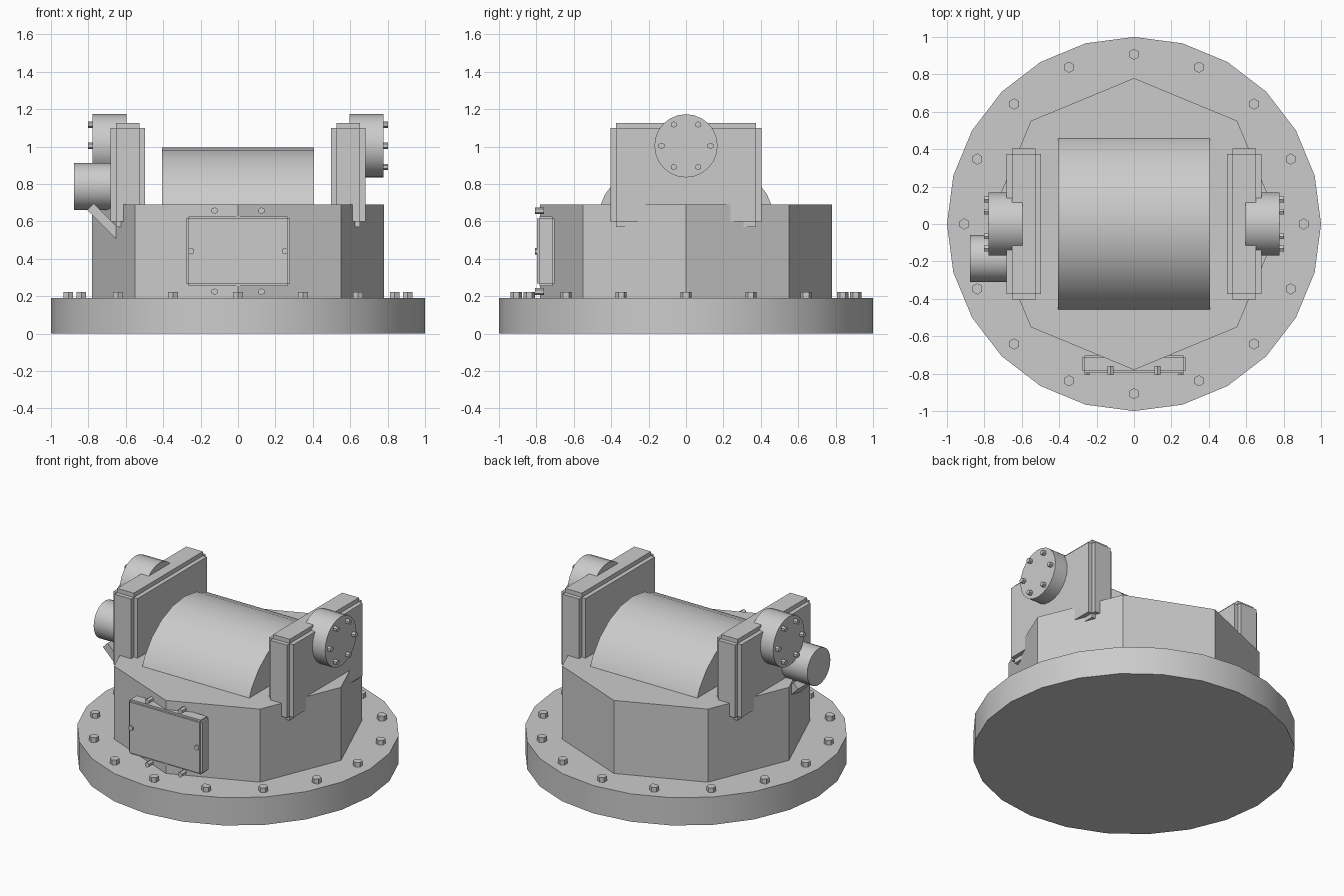
import bpy, bmesh, math
from mathutils import Matrix, Vector

if "Cube" in bpy.data.objects:
    bpy.data.objects.remove(bpy.data.objects["Cube"])


def finish(name, bm, smooth=False):
    bmesh.ops.recalc_face_normals(bm, faces=bm.faces[:])
    me = bpy.data.meshes.new(name)
    bm.to_mesh(me)
    bm.free()
    ob = bpy.data.objects.new(name, me)
    bpy.context.collection.objects.link(ob)
    if smooth:
        bpy.ops.object.select_all(action='DESELECT')
        ob.select_set(True)
        bpy.context.view_layer.objects.active = ob
        bpy.ops.object.shade_smooth_by_angle()
    return ob


def add_cyl(bm, start, end, r, n):
    a, b = Vector(start), Vector(end)
    rot = (b - a).to_track_quat('Z', 'Y').to_matrix().to_4x4()
    bmesh.ops.create_cone(bm, cap_ends=True, segments=n, radius1=r, radius2=r,
                          depth=(b - a).length,
                          matrix=Matrix.Translation((a + b) / 2) @ rot)


def cyl(name, start, end, r, n=24, smooth=True):
    bm = bmesh.new()
    add_cyl(bm, start, end, r, n)
    return finish(name, bm, smooth)


def stepped_block(name, center, size, step):
    # core box with a raised panel on each face
    bm = bmesh.new()
    for axis in range(3):
        s = Vector(size)
        for k in range(3):
            if k != axis:
                s[k] -= 2 * step
        bmesh.ops.create_cube(bm, size=1, matrix=Matrix.Translation(center) @ Matrix.Diagonal((*s, 1)))
    return finish(name, bm)


def bolt_ring(name, count, ring, r, place):
    # place(u, v) gives the start and end of a bolt
    bm = bmesh.new()
    for i in range(count):
        t = math.tau * i / count
        add_cyl(bm, *place(ring * math.cos(t), ring * math.sin(t)), r, 6)
    return finish(name, bm)


# Base flange and its bolts
cyl("base_flange", (0, 0, 0), (0, 0, 0.19), 1.0)
bolt_ring("flange_bolts", 16, 0.907, 0.03,
          lambda u, v: ((u, v, 0.18), (u, v, 0.222)))

# Octagonal housing
cyl("housing", (0, 0, 0.18), (0, 0, 0.69), 0.78, 8, smooth=False)

# Half drum on top of the housing
bm = bmesh.new()
arc = [bm.verts.new((-0.405, 0.5 * math.cos(math.pi * i / 12),
                     0.495 + 0.5 * math.sin(math.pi * i / 12))) for i in range(13)]
ext = bmesh.ops.extrude_face_region(bm, geom=[bm.faces.new(arc)])
bmesh.ops.translate(bm, vec=(0.81, 0, 0),
                    verts=[g for g in ext['geom'] if isinstance(g, bmesh.types.BMVert)])
# close the start cap if the extrusion removed it
bmesh.ops.holes_fill(bm, edges=[e for e in bm.edges if e.is_boundary], sides=0)
finish("drum", bm, True)

# Side arms with bolted hubs
for side, s in (("right", 1), ("left", -1)):
    stepped_block(side + "_arm", (s * 0.59, 0, 0.849), (0.184, 0.806, 0.556), 0.029)
    cyl(side + "_hub", (s * 0.595, 0, 1.004), (s * 0.778, 0, 1.004), 0.169)
    bolt_ring(side + "_hub_bolts", 6, 0.131, 0.017,
              lambda u, v: ((s * 0.77, u, 1.004 + v), (s * 0.803, u, 1.004 + v)))

# Motor on the left arm with a slanted support plate under it
cyl("motor", (-0.6, -0.185, 0.786), (-0.876, -0.185, 0.786), 0.125)
bm = bmesh.new()
bmesh.ops.create_cube(bm, size=1, matrix=Matrix.Translation((-0.70, -0.185, 0.59))
                      @ Matrix.Rotation(math.radians(45), 4, 'Y')
                      @ Matrix.Diagonal((0.25, 0.25, 0.05, 1)))
finish("motor_support", bm)

# Front hatch with its bolts
stepped_block("front_hatch", (0, -0.749, 0.441), (0.556, 0.094, 0.372), 0.0125)
bolt_ring("hatch_bolts", 6, 0.25, 0.018,
          lambda u, v: ((u, -0.758, 0.441 + v), (u, -0.807, 0.441 + v)))
